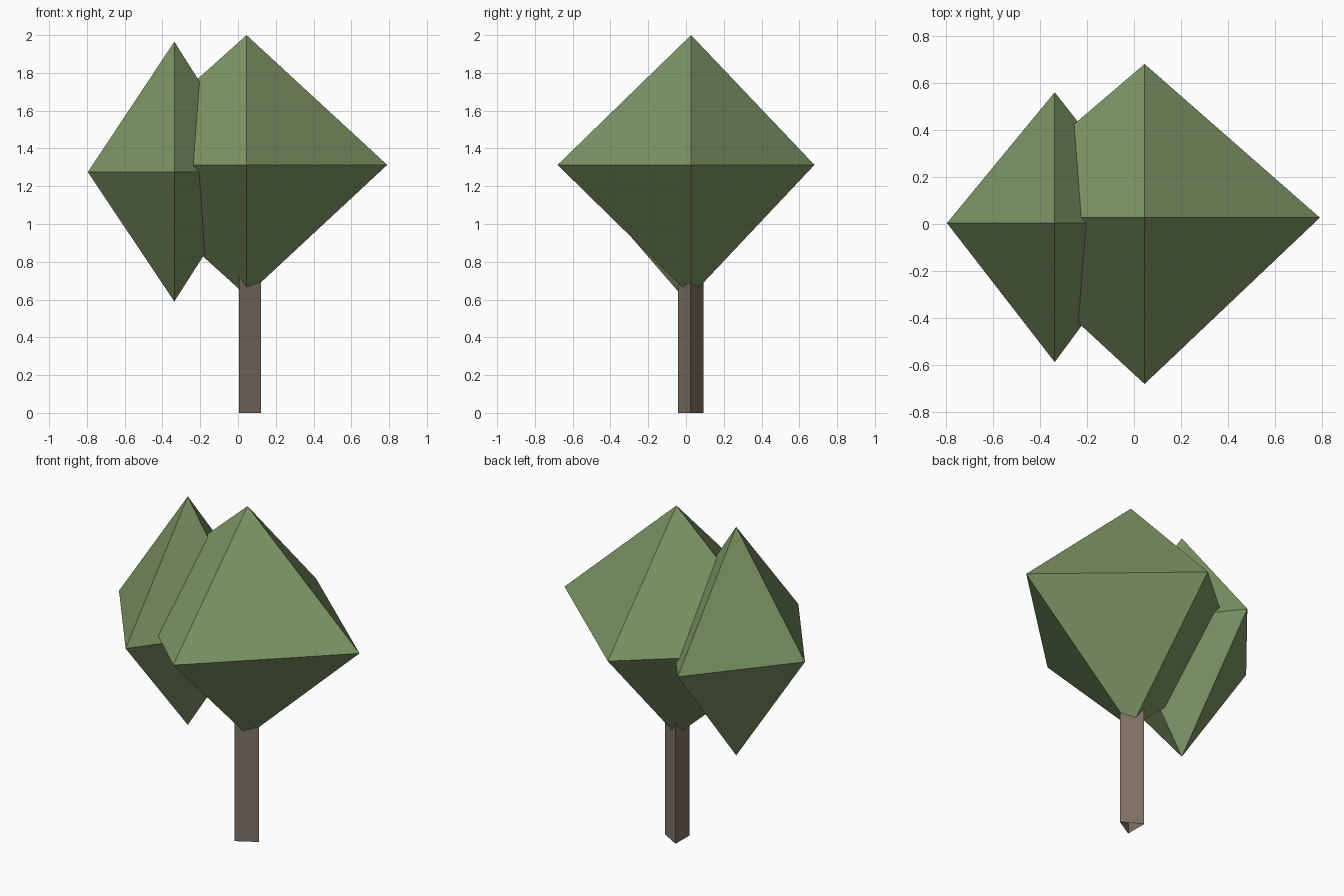
import bpy, bmesh
from mathutils import Vector

if "Cube" in bpy.data.objects:
    bpy.data.objects.remove(bpy.data.objects["Cube"])


def material(name, color):
    mat = bpy.data.materials.new(name)
    mat.diffuse_color = (*color, 1)
    mat.use_nodes = True
    mat.node_tree.nodes["Principled BSDF"].inputs["Base Color"].default_value = mat.diffuse_color
    return mat


def crown(name, center, left, right, front, back, top, bottom, mat):
    """Four-sided double pyramid with its corners on the axes through center."""
    cx, cy, cz = center
    bm = bmesh.new()
    ring = [bm.verts.new(p) for p in
            ((right, cy, cz), (cx, back, cz), (left, cy, cz), (cx, front, cz))]
    tip = bm.verts.new((cx, cy, top))
    base = bm.verts.new((cx, cy, bottom))
    for a, b in zip(ring, ring[1:] + ring[:1]):
        bm.faces.new((a, b, tip))
        bm.faces.new((b, a, base))
    mesh = bpy.data.meshes.new(name)
    bm.to_mesh(mesh)
    bm.free()
    mesh.materials.append(mat)
    obj = bpy.data.objects.new(name, mesh)
    bpy.context.collection.objects.link(obj)


leaf = material("leaf_green", (0.20, 0.30, 0.13))
bark = material("bark_brown", (0.22, 0.17, 0.13))

# Foliage: large crown and narrower side crown
crown("main_crown", (0.045, 0.027, 1.313), -0.72, 0.79, -0.68, 0.68, 2.0, 0.62, leaf)
crown("side_crown", (-0.337, 0.004, 1.275), -0.795, 0.10, -0.587, 0.56, 1.965, 0.59, leaf)

# Trunk: open three-sided tube, one corner pointing to +x
bm = bmesh.new()
bmesh.ops.create_cone(bm, cap_ends=False, segments=3, radius1=0.078, radius2=0.078, depth=0.8)
corner = max(bm.verts, key=lambda v: v.co.xy.length * (v.co.z > 0))
angle = -Vector((1, 0)).angle_signed(corner.co.xy)
from mathutils import Matrix
bmesh.ops.rotate(bm, verts=bm.verts, matrix=Matrix.Rotation(-angle, 3, "Z"))
bmesh.ops.translate(bm, verts=bm.verts, vec=(0.044, 0.025, 0.4))
trunk_mesh = bpy.data.meshes.new("trunk")
bm.to_mesh(trunk_mesh)
bm.free()
trunk_mesh.materials.append(bark)
bpy.context.collection.objects.link(bpy.data.objects.new("trunk", trunk_mesh))
